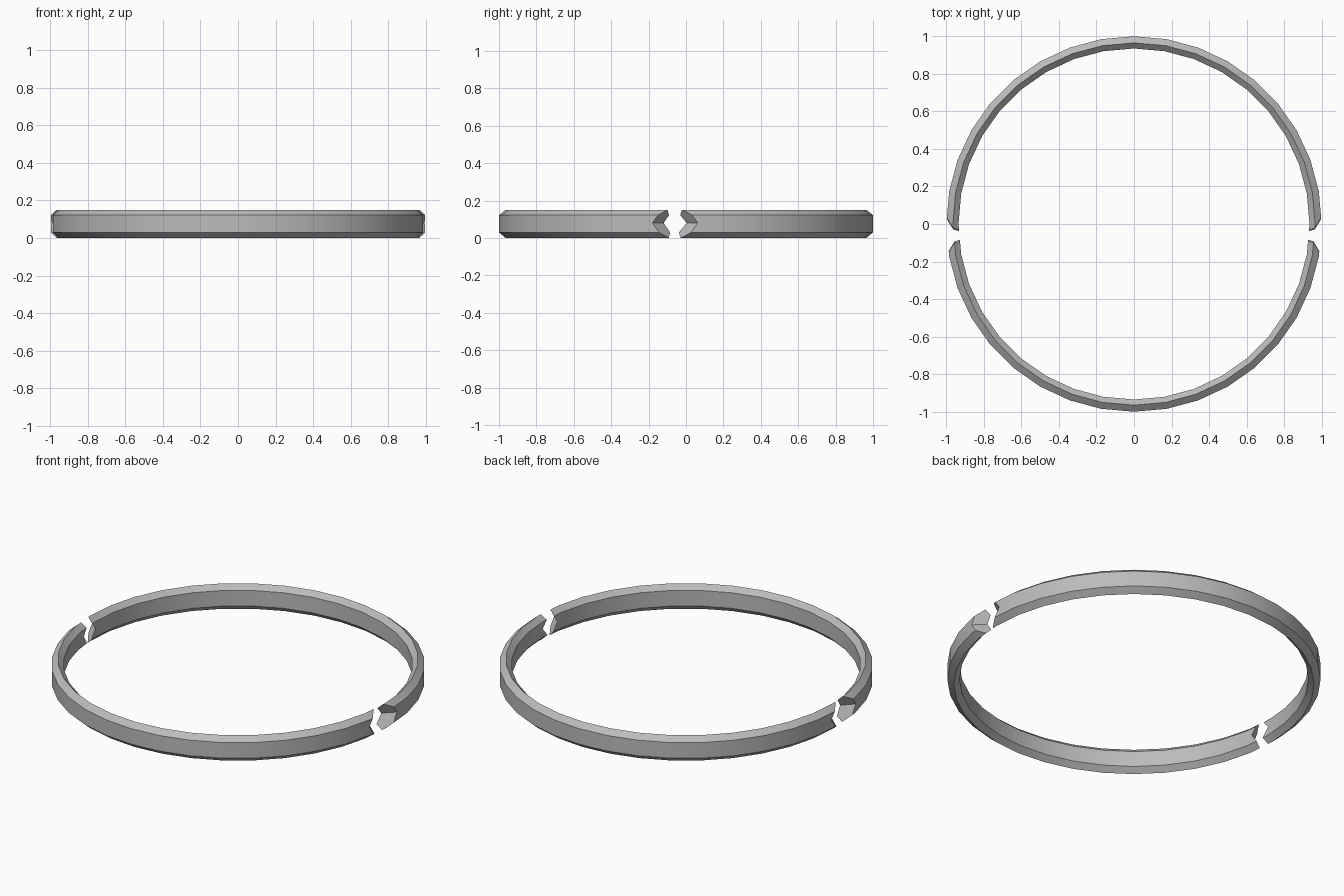
import bpy, bmesh, math

cube = bpy.data.objects.get("Cube")
if cube:
    bpy.data.objects.remove(cube, do_unlink=True)

metal = bpy.data.materials.new("grey metal")
metal.use_nodes = True
grey = (0.5, 0.5, 0.5, 1)
metal.diffuse_color = grey
metal.node_tree.nodes["Principled BSDF"].inputs["Base Color"].default_value = grey

# Band cross-section as (radius, height): walls with a ridge above and below
PROFILE = [(1, 0.03), (1, 0.122), (0.965, 0.15),
           (0.935, 0.122), (0.935, 0.03), (0.965, 0)]


def finish(name, bm):
    bmesh.ops.recalc_face_normals(bm, faces=bm.faces)
    mesh = bpy.data.meshes.new(name)
    bm.to_mesh(mesh)
    bm.free()
    obj = bpy.data.objects.new(name, mesh)
    bpy.context.collection.objects.link(obj)
    return obj


def loft(name, sections):
    """Skin a row of matching closed sections and cap both ends."""
    bm = bmesh.new()
    rows = [[bm.verts.new(p) for p in section] for section in sections]
    n = len(rows[0])
    for a, b in zip(rows, rows[1:]):
        for i in range(n):
            j = (i + 1) % n
            bm.faces.new((a[i], a[j], b[j], b[i]))
    bm.faces.new(rows[0])
    bm.faces.new(rows[-1])
    return finish(name, bm)


def arc(name, first, last):
    """Band in ten degree steps."""
    sections = []
    for step in range(first, last + 1):
        a = math.radians(step * 10)
        sections.append([(r * math.cos(a), r * math.sin(a), z) for r, z in PROFILE])
    return loft(name, sections)


def notch_cutter(side, tip, way):
    """Slanted wedge leaving a V groove across the band end."""
    def section(x):
        y = tip - way * (x - 0.965)
        return [(side * x, y, 0.08), (side * x, y + way * 0.09, 0.2),
                (side * x, tip + way * 0.4, 0.2), (side * x, tip + way * 0.4, -0.04),
                (side * x, y + way * 0.09, -0.04)]
    cutter = loft("end_cutter", [section(0.86), section(1.06)])
    cutter.hide_render = True
    return cutter


def half_band(name, first, last, tip, way):
    band = arc(name, first, last)
    band.data.materials.append(metal)
    bpy.ops.object.select_all(action="DESELECT")
    band.select_set(True)
    bpy.context.view_layer.objects.active = band
    for side in (-1, 1):
        cutter = notch_cutter(side, tip, way)
        cut = band.modifiers.new("end_cut", "BOOLEAN")
        cut.operation = "DIFFERENCE"
        cut.solver = "EXACT"
        cut.object = cutter
        bpy.ops.object.modifier_apply(modifier=cut.name)
        bpy.data.objects.remove(cutter, do_unlink=True)
    bpy.ops.object.shade_smooth_by_angle(angle=math.radians(30))


# Two facing half bands with a gap at each side
half_band("front_half_band", -18, 0, -0.16, 1)
half_band("back_half_band", -1, 19, 0.033, -1)
